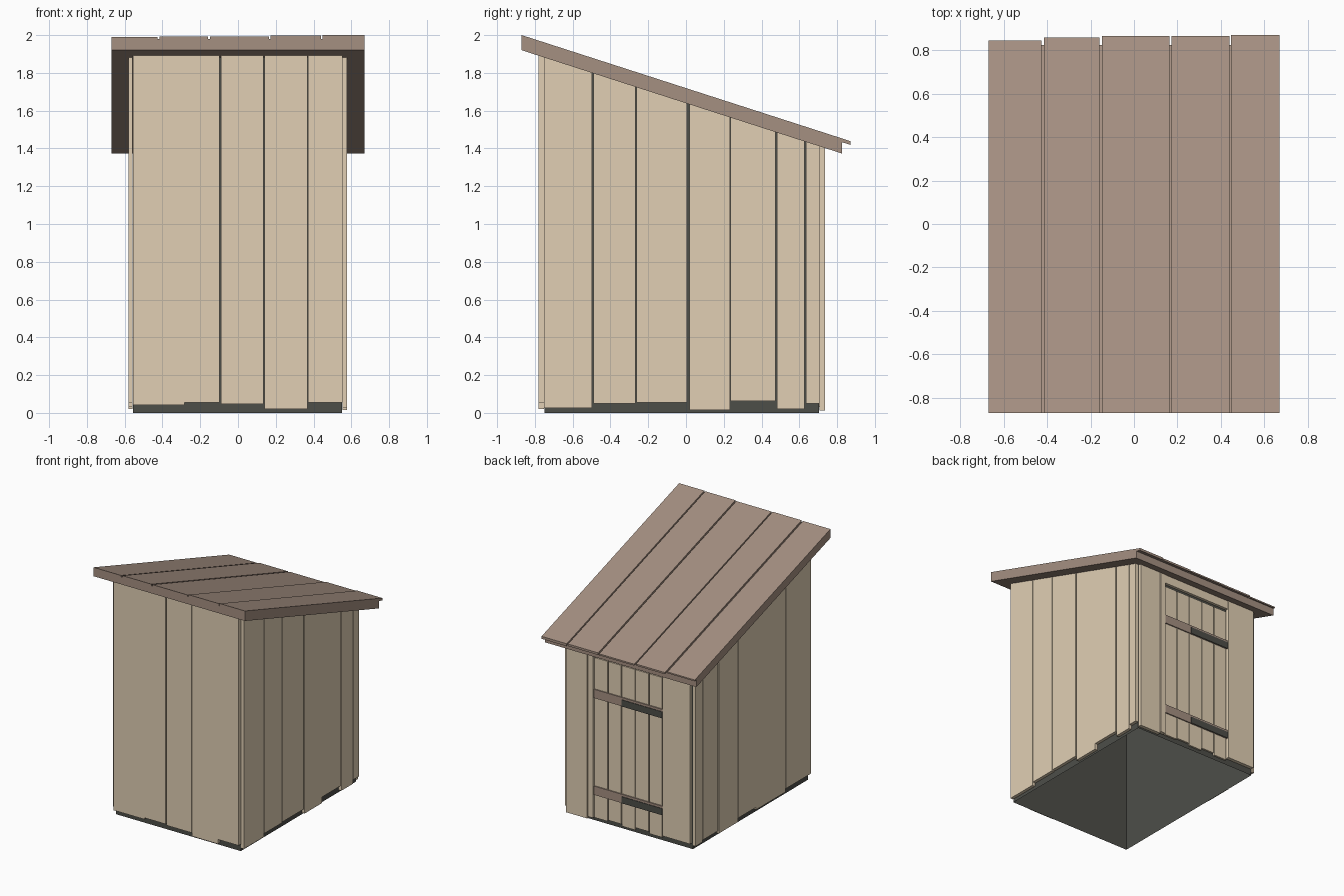
import bpy

cube = bpy.data.objects.get("Cube")
if cube:
    bpy.data.objects.remove(cube, do_unlink=True)


def material(name, color):
    m = bpy.data.materials.new(name)
    m.use_nodes = True
    m.diffuse_color = (*color, 1)
    m.node_tree.nodes["Principled BSDF"].inputs["Base Color"].default_value = (*color, 1)
    return m


PALE = material("pale_wood", (0.75, 0.625, 0.457))
BROWN = material("brown_wood", (0.375, 0.278, 0.222))
DARK = material("dark_grey", (0.075, 0.077, 0.066))


def roof_line(y, lift=0.0):
    """Height of the sloping roof underside, plus an offset."""
    return 1.92 - 0.3225 * (y + 0.87) + lift


def block(name, xs, ys, bottom, top, mat, caps=True):
    """Block whose bottom and top are heights, or functions of y for slopes."""
    def height(h, y):
        return h(y) if callable(h) else h
    verts = [(x, y, height(h, y)) for h in (bottom, top) for y in ys for x in xs]
    faces = [(0, 1, 5, 4), (2, 6, 7, 3), (0, 4, 6, 2), (1, 3, 7, 5)]
    if caps:
        faces += [(0, 2, 3, 1), (4, 5, 7, 6)]
    mesh = bpy.data.meshes.new(name)
    mesh.from_pydata(verts, [], faces)
    mesh.materials.append(mat)
    obj = bpy.data.objects.new(name, mesh)
    bpy.context.collection.objects.link(obj)


# Dark inner shell, open underneath, visible between and below the boards
block("inner_shell", (-0.555, 0.55), (-0.75, 0.705), 0, roof_line, DARK, caps=False)

# Front boards: start, end, bottom
front = [(-0.557, -0.284, 0.043), (-0.282, -0.097, 0.055), (-0.089, 0.136, 0.047),
         (0.14, 0.367, 0.02), (0.371, 0.552, 0.056)]
for i, (a, b, z) in enumerate(front):
    block(f"front_board_{i + 1}", (a, b), (-0.78, -0.753), z, roof_line, PALE)

# Left and right side boards
left = [(-0.752, -0.497, 0.025), (-0.489, -0.267, 0.05), (-0.261, 0.005, 0.055),
        (0.018, 0.234, 0.015), (0.236, 0.474, 0.063), (0.482, 0.628, 0.02),
        (0.636, 0.708, 0.05)]
right = [(-0.752, -0.437, 0.055), (-0.431, -0.06, 0.03), (-0.054, 0.167, 0.05),
         (0.173, 0.412, 0.02), (0.422, 0.616, 0.045), (0.622, 0.708, 0.03)]
for side, boards, xs in (("left", left, (0.553, 0.578)), ("right", right, (-0.58, -0.558))):
    for i, (a, b, z) in enumerate(boards):
        block(f"{side}_board_{i + 1}", xs, (a, b), z, roof_line, PALE)

# Back boards around the doorway, with a short board above it
for i, (a, b, z) in enumerate([(0.361, 0.55, 0.012), (0.31, 0.354, 0.03), (-0.55, -0.306, 0.05)]):
    block(f"back_board_{i + 1}", (a, b), (0.708, 0.735), z, roof_line, PALE)
block("door_lintel", (-0.306, 0.31), (0.708, 0.73), 1.335, roof_line, PALE)

# Door boards
pitch = 0.121
for i, z in enumerate((0.03, 0.04, 0.025, 0.045, 0.03)):
    a = 0.303 - i * pitch
    block(f"door_board_{i + 1}", (a - pitch + 0.007, a), (0.708, 0.722), z, 1.31, PALE)

# Door battens with dark hinge straps
for name, z in (("lower", 0.25), ("upper", 1.025)):
    block(f"{name}_door_batten", (-0.302, 0.303), (0.722, 0.731), z - 0.035, z + 0.035, BROWN)
    block(f"{name}_hinge_strap", (-0.302, 0.055), (0.731, 0.735), z - 0.035, z + 0.018, DARK)

# Sloping roof base
block("roof_base", (-0.67, 0.67), (-0.87, 0.825), roof_line,
      lambda y: roof_line(y, 0.06), BROWN)

# Roof boards: start, end, back edge, top offset
roof = [(-0.67, -0.427, 0.845, 0.071), (-0.415, -0.158, 0.86, 0.073),
        (-0.148, 0.164, 0.865, 0.072), (0.172, 0.439, 0.865, 0.077),
        (0.447, 0.67, 0.87, 0.08)]
for i, (a, b, back, lift) in enumerate(roof):
    block(f"roof_board_{i + 1}", (a, b), (-0.87, back), lambda y: roof_line(y, 0.06),
          lambda y: roof_line(y, lift), BROWN)
